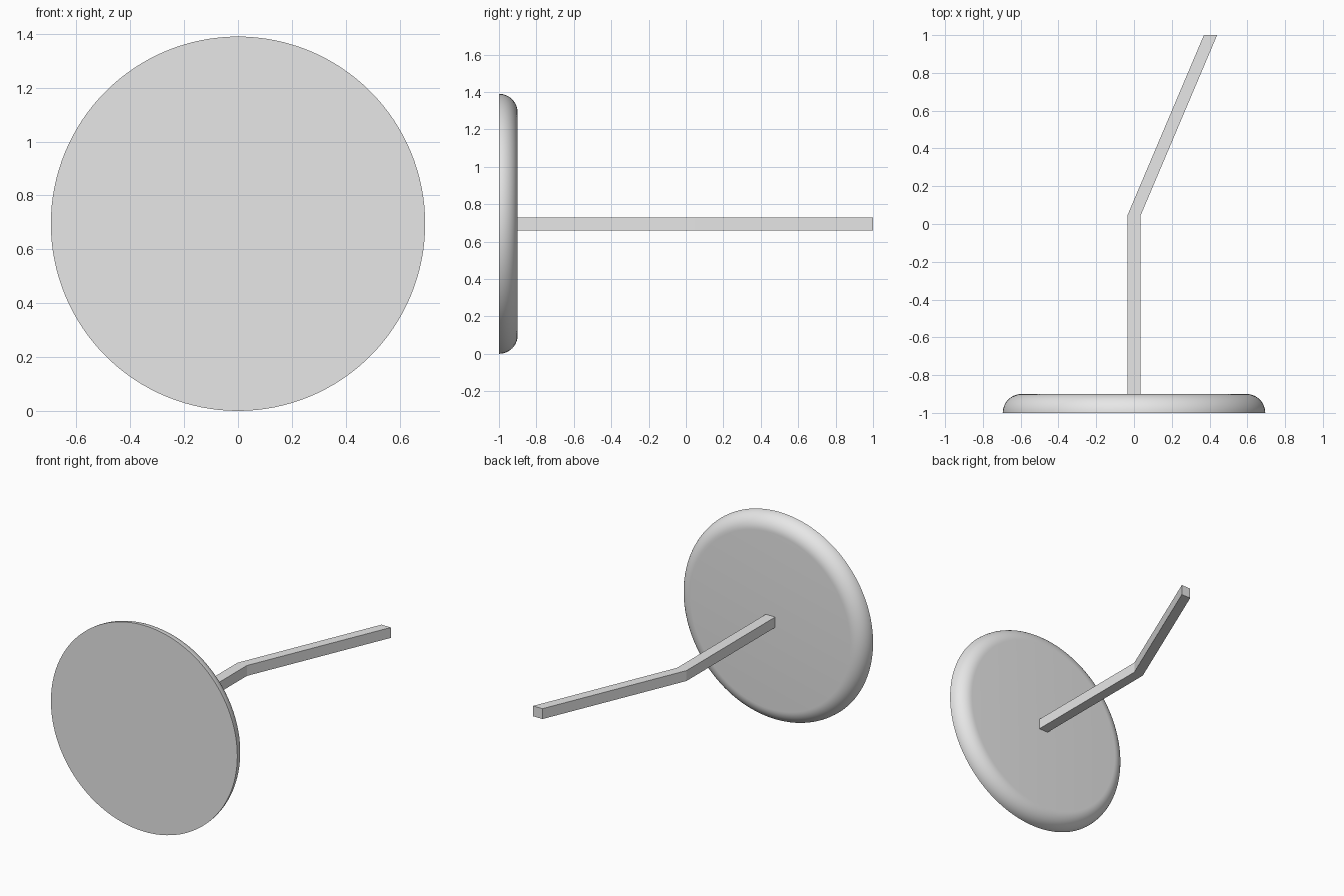
import bpy
import bmesh
import math
from mathutils import Vector, Matrix

cube = bpy.data.objects.get("Cube")
if cube:
    bpy.data.objects.remove(cube, do_unlink=True)

RADIUS = 0.695      # disc radius, also its centre height
ROUND = 0.1         # disc thickness and rounding radius
HALF = 0.035        # half thickness of the rod

grey = bpy.data.materials.new("light_grey")
grey.use_nodes = True
grey.diffuse_color = (0.8, 0.8, 0.8, 1)
grey.node_tree.nodes["Principled BSDF"].inputs["Base Color"].default_value = (0.8, 0.8, 0.8, 1)


def add_object(name, bm):
    bmesh.ops.recalc_face_normals(bm, faces=bm.faces[:])
    mesh = bpy.data.meshes.new(name)
    bm.to_mesh(mesh)
    bm.free()
    mesh.materials.append(grey)
    obj = bpy.data.objects.new(name, mesh)
    bpy.context.collection.objects.link(obj)
    return obj


def loft(bm, rings):
    """Bridge closed rings of points and cap both ends."""
    loops = [[bm.verts.new(p) for p in ring] for ring in rings]
    count = len(loops[0])
    for a, b in zip(loops, loops[1:]):
        for i in range(count):
            j = (i + 1) % count
            bm.faces.new((a[i], a[j], b[j], b[i]))
    bm.faces.new(loops[0])
    bm.faces.new(loops[-1])


# Disc: flat sharp-edged front, quarter-round edge towards the back
def circle(radius, y, sides=128):
    return [Vector((radius * math.cos(a), y, RADIUS + radius * math.sin(a)))
            for a in (math.tau * i / sides for i in range(sides))]


steps = 12
angles = [math.pi / 2 * i / steps for i in range(steps + 1)]
bm = bmesh.new()
loft(bm, [circle(RADIUS - ROUND + ROUND * math.cos(a), -1 + ROUND * math.sin(a))
          for a in angles])
disc = add_object("disc", bm)
bpy.context.view_layer.objects.active = disc
disc.select_set(True)
bpy.ops.object.shade_smooth_by_angle(angle=math.radians(30))
disc.select_set(False)


# Rod: square bar standing out of the disc, bent once sideways
def square(x, y):
    return [Vector((x + sx * HALF, y, RADIUS + sz * HALF))
            for sx, sz in ((-1, -1), (1, -1), (1, 1), (-1, 1))]


bm = bmesh.new()
loft(bm, [square(0, -0.9), square(0, 0.045), square(0.405, 1)])
add_object("bent_rod", bm)
